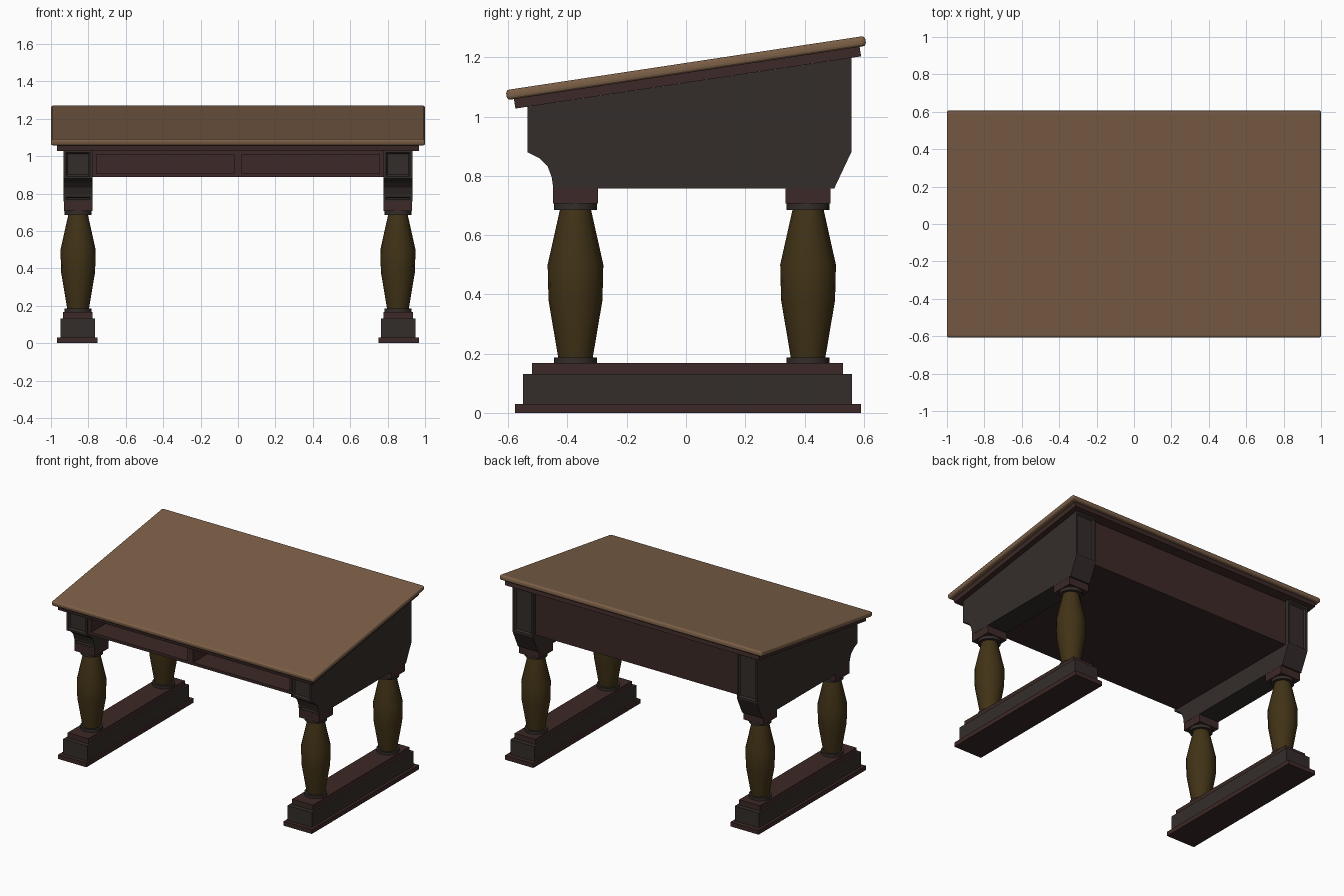
import bpy, bmesh, math
from mathutils import Matrix

if "Cube" in bpy.data.objects:
    bpy.data.objects.remove(bpy.data.objects["Cube"])

TILT = math.atan(0.151)          # slope of the writing surface
LEG_X = 0.855


def material(name, rgb):
    m = bpy.data.materials.new(name)
    m.diffuse_color = (*rgb, 1)
    m.use_nodes = True
    m.node_tree.nodes["Principled BSDF"].inputs["Base Color"].default_value = m.diffuse_color
    return m


TOP = material("light_wood", (0.20, 0.115, 0.063))
RED = material("red_wood", (0.045, 0.022, 0.020))
DARK = material("dark_wood", (0.034, 0.026, 0.023))
BRONZE = material("turned_wood", (0.052, 0.032, 0.008))


def finish(bm, name, mat, mirror=False):
    bmesh.ops.recalc_face_normals(bm, faces=bm.faces)
    me = bpy.data.meshes.new(name)
    bm.to_mesh(me)
    bm.free()
    me.materials.append(mat)
    ob = bpy.data.objects.new(name, me)
    bpy.context.collection.objects.link(ob)
    if mirror:
        ob.modifiers.new("mirror", 'MIRROR').use_mirror_merge = False
    return ob


def box(name, x, y, z, mat, mirror=False):
    bm = bmesh.new()
    size = [b - a for a, b in (x, y, z)]
    mid = [(a + b) / 2 for a, b in (x, y, z)]
    bmesh.ops.create_cube(bm, size=1, matrix=Matrix.Translation(mid) @ Matrix.Diagonal((*size, 1)))
    return finish(bm, name, mat, mirror)


def prism(profile, x0, x1):
    """Extrude a (y, z) profile along x."""
    bm = bmesh.new()
    face = bm.faces.new([bm.verts.new((x0, y, z)) for y, z in profile])
    geom = bmesh.ops.extrude_face_region(bm, geom=[face])["geom"]
    verts = [g for g in geom if isinstance(g, bmesh.types.BMVert)]
    bmesh.ops.translate(bm, verts=verts, vec=(x1 - x0, 0, 0))
    bmesh.ops.recalc_face_normals(bm, faces=bm.faces)
    return bm


def turned(name, profile, y, mat, segs=16):
    """Lathe a (radius, z) profile around a vertical axis."""
    bm = bmesh.new()
    rings = []
    for r, z in profile:
        rings.append([bm.verts.new((LEG_X + r * math.cos(2 * math.pi * i / segs),
                                    y + r * math.sin(2 * math.pi * i / segs), z)) for i in range(segs)])
    for a, b in zip(rings, rings[1:]):
        for i in range(segs):
            j = (i + 1) % segs
            bm.faces.new((a[i], a[j], b[j], b[i])).smooth = True
    for ring in (rings[0], rings[-1]):
        bm.faces.new(ring)
    for e in bm.edges:
        if len(e.link_faces) == 2 and e.calc_face_angle() > math.radians(40):
            e.smooth = False
    return finish(bm, name, mat, True)


def slope(y):
    return 1.114 + 0.151 * y      # underside of the top moulding


# Sloped top with rounded edge, and the moulding below it
top = box("desk_top", (-1, 1), (-0.613, 0.613), (-0.017, 0.017), TOP)
top.location = (0, 0, 1.164)
top.rotation_euler.x = TILT
bev = top.modifiers.new("round_edge", 'BEVEL')
bev.width, bev.segments = 0.012, 3
under = box("top_moulding", (-0.968, 0.968), (-0.59, 0.59), (-0.017, 0.017), RED)
under.location = (0, 0.005, 1.132)
under.rotation_euler.x = TILT

# Thick shaped side panels with recessed end faces
side = prism([(-0.535, slope(-0.535)), (-0.535, 0.88), (-0.495, 0.86), (-0.467, 0.832),
              (-0.453, 0.795), (-0.448, 0.757), (0.50, 0.757), (0.558, 0.88),
              (0.558, slope(0.558))], 0.778, 0.932)
for f in [f for f in side.faces if abs(f.normal.y) > 0.99]:
    bmesh.ops.inset_individual(side, faces=[f], thickness=0.018)
    bmesh.ops.inset_individual(side, faces=[f], thickness=0.012, depth=-0.012)
finish(side, "side_panel", DARK, True)

# Desk body: floor, back, ends, divider and front rail around two open shelves
box("body_floor", (-0.78, 0.78), (-0.52, 0.53), (0.888, 0.907), RED)
for name, x0, x1, y0, y1, z0, mir in (
        ("body_back", -0.78, 0.78, 0.505, 0.53, 0.907, False),
        ("body_end", 0.757, 0.78, -0.52, 0.505, 0.907, True),
        ("shelf_divider", -0.022, 0.022, -0.52, 0.505, 0.907, False),
        ("front_rail", -0.78, 0.78, -0.52, -0.495, 1.01, False)):
    bm = prism([(y0, z0), (y1, z0), (y1, slope(y1)), (y0, slope(y0))], x0, x1)
    finish(bm, name, RED, mir)

# Stepped runner feet
box("foot_base", (0.752, 0.967), (-0.577, 0.59), (0, 0.03), RED, True)
box("foot_runner", (0.764, 0.948), (-0.55, 0.56), (0.03, 0.132), DARK, True)
box("foot_step", (0.777, 0.935), (-0.52, 0.53), (0.132, 0.168), RED, True)

# Turned legs with collars and square caps
for name, y in (("front", -0.373), ("back", 0.412)):
    turned(name + "_leg", [(0.058, 0.185), (0.091, 0.38), (0.094, 0.5), (0.052, 0.688)], y, BRONZE)
    turned(name + "_lower_collar", [(0.072, 0.168), (0.072, 0.187)], y, DARK)
    turned(name + "_upper_collar", [(0.072, 0.685), (0.072, 0.706)], y, DARK)
    box(name + "_leg_cap", (LEG_X - 0.076, LEG_X + 0.076), (y - 0.076, y + 0.076), (0.706, 0.76), RED, True)
